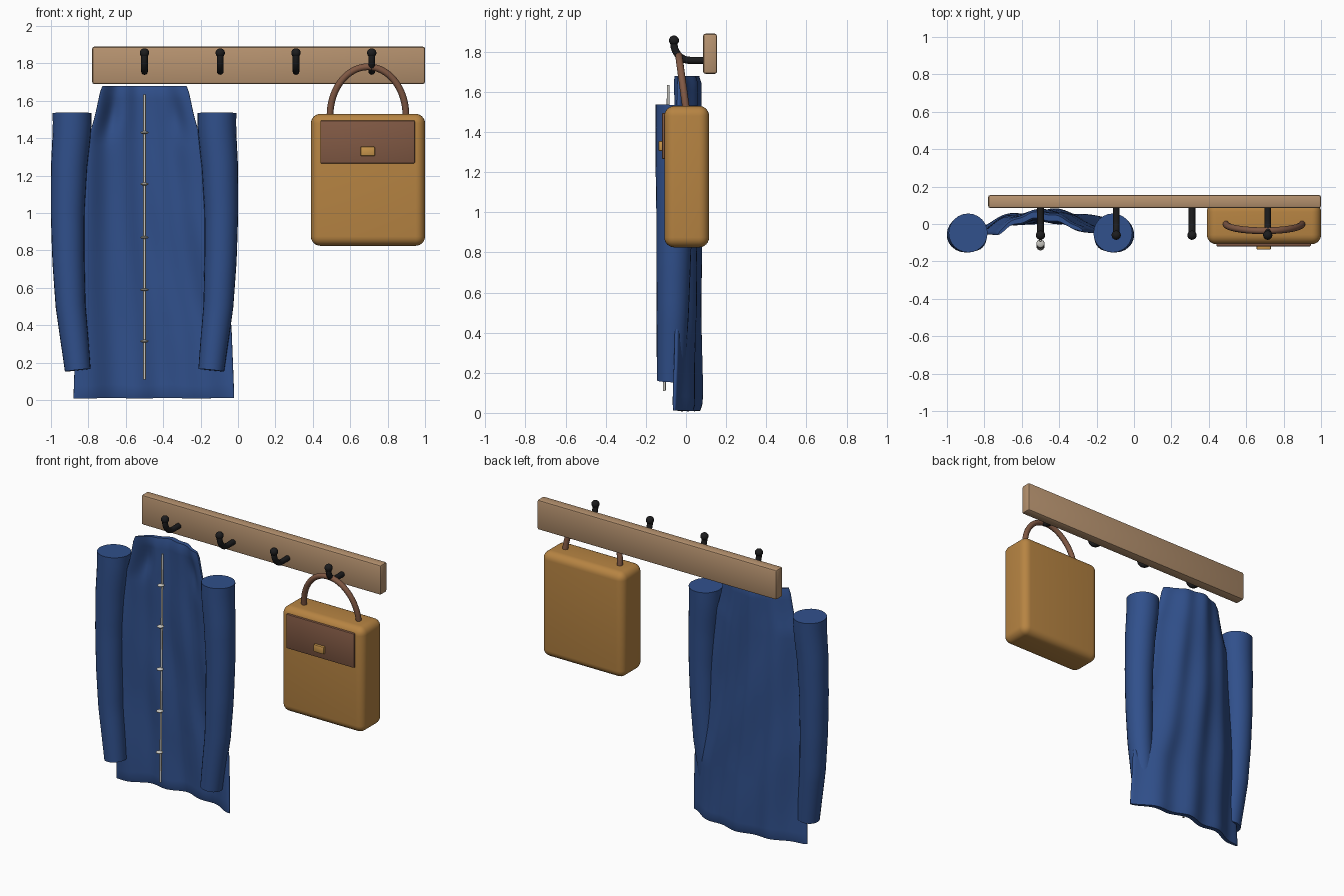
import bpy, bmesh, math
from mathutils import Vector

if "Cube" in bpy.data.objects:
    bpy.data.objects.remove(bpy.data.objects["Cube"])


def material(name, rgb):
    m = bpy.data.materials.new(name)
    m.diffuse_color = (*rgb, 1)
    m.use_nodes = True
    m.node_tree.nodes["Principled BSDF"].inputs["Base Color"].default_value = m.diffuse_color
    return m


WOOD = material("pale wood", (0.47, 0.29, 0.16))
BLACK = material("black metal", (0.012, 0.012, 0.013))
BLUE = material("blue cloth", (0.03, 0.08, 0.26))
SILVER = material("silver", (0.58, 0.57, 0.53))
TAN = material("tan leather", (0.47, 0.23, 0.055))
BROWN = material("brown leather", (0.22, 0.10, 0.058))
BRASS = material("brass", (0.58, 0.30, 0.07))


def finish(name, bm, mat, angle=40):
    bmesh.ops.recalc_face_normals(bm, faces=bm.faces)
    me = bpy.data.meshes.new(name)
    bm.to_mesh(me)
    bm.free()
    me.materials.append(mat)
    ob = bpy.data.objects.new(name, me)
    bpy.context.collection.objects.link(ob)
    bpy.ops.object.select_all(action='DESELECT')
    ob.select_set(True)
    bpy.context.view_layer.objects.active = ob
    bpy.ops.object.shade_smooth_by_angle(angle=math.radians(angle))
    return ob


def box(name, lo, hi, mat, bevel, segs=3):
    bm = bmesh.new()
    bmesh.ops.create_cube(bm, size=1)
    for v in bm.verts:
        v.co = [(l + h) / 2 + c * (h - l) for l, h, c in zip(lo, hi, v.co)]
    bmesh.ops.bevel(bm, geom=bm.edges[:], offset=bevel, segments=segs,
                    profile=0.5, affect='EDGES', clamp_overlap=True)
    return finish(name, bm, mat)


def ball(name, centre, size, mat):
    bm = bmesh.new()
    bmesh.ops.create_uvsphere(bm, u_segments=16, v_segments=10, radius=1)
    for v in bm.verts:
        v.co = [c + p * s for c, p, s in zip(centre, v.co, size)]
    return finish(name, bm, mat, 60)


def loft(name, loops, mat, angle=50):
    """Skin closed rings of points and cap both ends."""
    bm = bmesh.new()
    rings = [[bm.verts.new(p) for p in loop] for loop in loops]
    n = len(rings[0])
    for a, b in zip(rings, rings[1:]):
        for i in range(n):
            bm.faces.new((a[i], a[(i + 1) % n], b[(i + 1) % n], b[i]))
    bm.faces.new(rings[0])
    bm.faces.new(rings[-1])
    return finish(name, bm, mat, angle)


def tube(name, pts, radii, mat, ref, sides=12):
    pts = [Vector(p) for p in pts]
    ref = Vector(ref)
    loops = []
    for i, p in enumerate(pts):
        t = (pts[min(i + 1, len(pts) - 1)] - pts[max(i - 1, 0)]).normalized()
        u = (ref - t * ref.dot(t)).normalized()
        w = t.cross(u)
        angles = [2 * math.pi * k / sides for k in range(sides)]
        loops.append([p + (u * math.cos(a) + w * math.sin(a)) * radii[i] for a in angles])
    return loft(name, loops, mat)


def lookup(table, z):
    """Smooth interpolation of rows (z, value...) sorted by falling z."""
    for a, b in zip(table, table[1:]):
        if z >= b[0]:
            f = min(1, max(0, (a[0] - z) / (a[0] - b[0])))
            return [p + (q - p) * f for p, q in zip(a[1:], b[1:])]
    return table[-1][1:]


# Wall rail
box("rail", (-0.78, 0.085, 1.69), (1.0, 0.155, 1.89), WOOD, 0.012, 2)

# Hooks: curved arm with a ball tip
for k, x in enumerate((-0.5, -0.095, 0.31, 0.715)):
    arm = [(x, 0.10, 1.757), (x, 0.04, 1.757)]
    for i in range(9):
        a = math.pi / 2 * i / 8
        arm.append((x, 0.02 - 0.08 * math.sin(a), 1.84 - 0.083 * math.cos(a)))
    arm.append((x, -0.06, 1.858))
    tube(f"hook_arm_{k + 1}", arm, [0.018] * len(arm), BLACK, (1, 0, 0))
    ball(f"hook_tip_{k + 1}", (x, -0.06, 1.856), (0.025,) * 3, BLACK)

# Coat body: rippled, flattened cloth shape that bows back in the middle
EDGES = [(1.68, -0.725, -0.275), (1.66, -0.735, -0.265), (1.52, -0.765, -0.235),
         (1.4, -0.80, -0.20), (1.0, -0.83, -0.16), (0.6, -0.86, -0.085),
         (0.4, -0.87, -0.035), (0.15, -0.875, -0.025), (0.01, -0.88, -0.02)]
loops = []
for i in range(49):
    z = 1.68 - 1.67 * i / 48
    xl, xr = lookup(EDGES, z)
    end = 0.6 if i in (0, 48) else 1.0
    loop = []
    for k in range(96):
        t = 2 * math.pi * k / 96
        u, s = math.cos(t), math.sin(t)
        drop = 1 - z / 1.68
        y = 0.042 - 0.088 * u * u
        y += (0.006 + 0.007 * drop) * math.sin(11 * u + 1.5 * z + 0.6)
        y += 0.003 * math.sin(5 * u + 9 * z)
        if s < 0:  # neck creases on the front
            y += 0.03 * math.exp(-((abs(u) - 0.66) / 0.16) ** 2 - ((z - 1.52) / 0.11) ** 2)
        y += math.copysign(abs(s) ** 0.6, s) * 0.027 * end
        zz = z + 0.005 * math.sin(9 * u) * drop * (0.4 if i == 48 else 1)
        loop.append((xl + (xr - xl) * (u + 1) / 2, y, zz))
    loops.append(loop)
loft("coat_body", loops, BLUE, 60)

# Sleeves: height, offset from coat centre, depth, radius
SLEEVE = [(1.535, 0.387, -0.048, 0.104), (1.45, 0.387, -0.05, 0.103),
          (1.25, 0.403, -0.055, 0.097), (1.0, 0.411, -0.058, 0.09),
          (0.75, 0.407, -0.062, 0.086), (0.5, 0.395, -0.066, 0.08),
          (0.3, 0.372, -0.072, 0.074), (0.16, 0.357, -0.076, 0.069)]
for side, label in ((-1, "left"), (1, "right")):
    pts, radii = [], []
    for i in range(25):
        z = 1.535 - 1.375 * i / 24
        off, y, r = lookup(SLEEVE, z)
        pts.append((-0.5 + side * off, y, z))
        radii.append(r)
    tube(f"sleeve_{label}", pts, radii, BLUE, (0, 1, 0), 24)

# Zip and fasteners
def zip_y(z):
    return -0.088 - 0.02 * (1.64 - z) / 1.53


tube("zip", [(-0.5, zip_y(z), z) for z in (1.635, 0.11)], [0.007] * 2, SILVER, (1, 0, 0), 8)
for k, z in enumerate((1.43, 1.155, 0.87, 0.59, 0.315)):
    ball(f"fastener_{k + 1}", (-0.5, zip_y(z) - 0.014, z), (0.022, 0.022, 0.008), SILVER)

# Bag with flap, clasp and arched handle
box("bag_body", (0.39, -0.108, 0.825), (1.0, 0.115, 1.53), TAN, 0.05, 6)
box("bag_flap", (0.44, -0.12, 1.265), (0.945, -0.09, 1.495), BROWN, 0.006, 2)
box("bag_clasp", (0.655, -0.137, 1.305), (0.732, -0.115, 1.355), BRASS, 0.006, 2)
arch = [(0.49, 0.003, 1.49), (0.9, 0.003, 1.49)]
mid = []
for i in range(33):
    a = math.pi * i / 32
    mid.append((0.695 - 0.203 * math.cos(a), -0.036 * math.sin(a), 1.52 + 0.262 * math.sin(a)))
arch = [arch[0]] + mid + [arch[1]]
tube("bag_handle", arch, [0.018] * len(arch), BROWN, (0, 1, 0))
